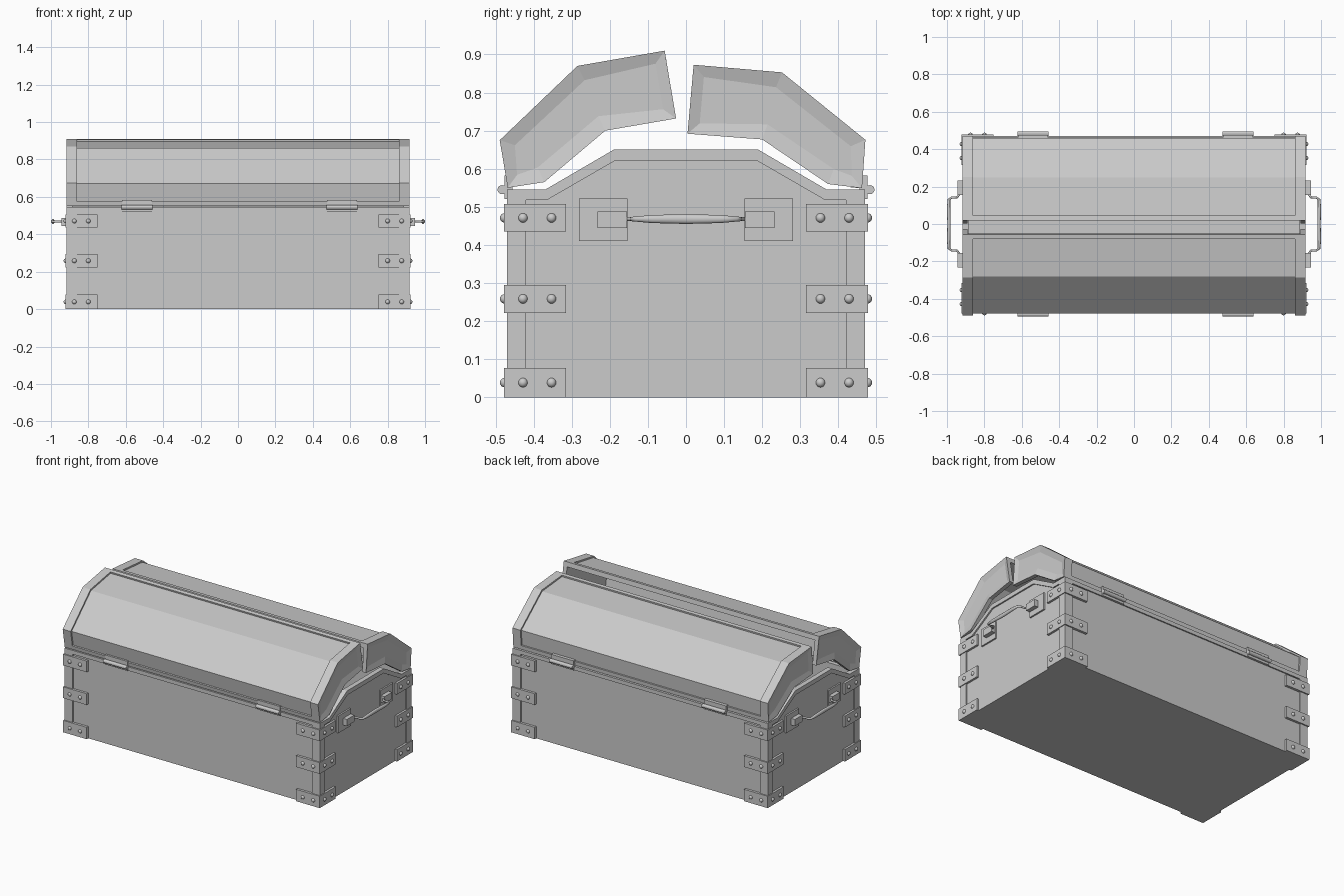
import bpy, bmesh, math
from mathutils import Vector

if "Cube" in bpy.data.objects:
    bpy.data.objects.remove(bpy.data.objects["Cube"])

grey = bpy.data.materials.new("grey metal")
grey.diffuse_color = (0.6, 0.6, 0.6, 1)
grey.use_nodes = True
grey.node_tree.nodes["Principled BSDF"].inputs["Base Color"].default_value = grey.diffuse_color


def finish(name, bm, smooth=False):
    bmesh.ops.recalc_face_normals(bm, faces=bm.faces)
    me = bpy.data.meshes.new(name)
    for f in bm.faces:
        f.smooth = smooth
    bm.to_mesh(me)
    bm.free()
    me.materials.append(grey)
    ob = bpy.data.objects.new(name, me)
    bpy.context.collection.objects.link(ob)
    return ob


def prism(name, pts, x0, x1, inset=0.0, depth=0.0):
    """Extrude a (y, z) outline along x; optionally sink a panel in the x1 face."""
    bm = bmesh.new()
    a = [bm.verts.new((x0, y, z)) for y, z in pts]
    b = [bm.verts.new((x1, y, z)) for y, z in pts]
    bm.faces.new(a)
    cap = bm.faces.new(b)
    n = len(pts)
    for i in range(n):
        bm.faces.new((a[i], a[(i + 1) % n], b[(i + 1) % n], b[i]))
    bmesh.ops.recalc_face_normals(bm, faces=bm.faces)
    if inset:
        bmesh.ops.inset_region(bm, faces=[cap], thickness=inset, depth=-depth)
    return finish(name, bm)


def box(name, x, y, z):
    (y0, y1), (z0, z1) = y, z
    return prism(name, [(y0, z0), (y1, z0), (y1, z1), (y0, z1)], *x)


def span(s, a, b):
    """Range a..b placed on the side given by sign s."""
    return (min(s * a, s * b), max(s * a, s * b))


def offset(path, d):
    """Mitred parallel copy of an open (y, z) path."""
    p = [Vector(q) for q in path]
    t = [(p[i + 1] - p[i]).normalized() for i in range(len(p) - 1)]
    nrm = [Vector((v.y, -v.x)) for v in t]
    out = []
    for i, q in enumerate(p):
        n1, n2 = nrm[max(i - 1, 0)], nrm[min(i, len(nrm) - 1)]
        out.append(q + (n1 + n2) * (d / (1 + n1.dot(n2))))
    return [tuple(q) for q in out]


def rivet(x, y, z):
    bm = bmesh.new()
    bmesh.ops.create_uvsphere(bm, u_segments=12, v_segments=8, radius=0.0125)
    bmesh.ops.translate(bm, verts=bm.verts, vec=(x, y, z))
    finish("rivet", bm, True)


# Body: floor, long walls with corner posts and top rail
box("floor", (-0.907, 0.907), (-0.46, 0.46), (0.0, 0.03))
for s in (-1, 1):
    box("long_wall", (-0.89, 0.89), span(s, 0.43, 0.462), (0.0, 0.54))
    box("top_rail", (-0.88, 0.88), span(s, 0.43, 0.47), (0.52, 0.545))
    for e in (-1, 1):
        box("corner_post", span(e, 0.86, 0.917), span(s, 0.44, 0.47), (0.0, 0.545))

# Body: peaked end walls with a raised border
outer = [(-0.47, 0), (-0.47, 0.545), (-0.37, 0.545), (-0.19, 0.65)]
inner = [(-0.42, 0), (-0.42, 0.518), (-0.365, 0.518), (-0.185, 0.622)]


def mirrored(path):
    return path + [(-y, z) for y, z in reversed(path)]


for e in (-1, 1):
    prism("end_wall", mirrored(outer), e * 0.885, e * 0.908)
    prism("end_border", mirrored(outer) + mirrored(inner)[::-1], e * 0.908, e * 0.917)

# Lids: folded shell, rails along both long edges, ring rims and end plates
lids = {
    "front_lid": ([(-0.468, 0.55), (-0.489, 0.675), (-0.285, 0.87), (-0.056, 0.91)],
                  [(-0.026, 0.732), (-0.212, 0.70), (-0.372, 0.565)]),
    "back_lid": ([(0.462, 0.549), (0.471, 0.676), (0.252, 0.853), (0.02, 0.873)],
                 [(0.004, 0.692), (0.2, 0.677), (0.373, 0.56)]),
}
for name, (top, under) in lids.items():
    k = 1 if name == "front_lid" else -1      # inward side of the path
    skin, lining = offset(top, 0.01 * k), offset(top, 0.03 * k)
    prism(name + "_shell", skin + lining[::-1], -0.88, 0.88)
    for i, j in ((0, 1), (-1, -2)):
        for_a, for_b = Vector(top[i]), Vector(top[j])
        step = (for_b - for_a).normalized() * 0.025
        deep = Vector(lining[i])
        prism(name + "_rail", [for_a, for_a + step, deep + step, deep], -0.88, 0.88)
    for e in (-1, 1):
        prism(name + "_rim", top + lining[::-1], e * 0.86, e * 0.892)
        prism(name + "_end", top + under, e * 0.89, e * 0.917, 0.042, 0.01)

# Corner brackets wrapping the posts, with two rivets on each arm
for e in (-1, 1):
    for s in (-1, 1):
        for z0, z1 in ((0.0, 0.077), (0.222, 0.295), (0.435, 0.507)):
            zc = (z0 + z1) / 2
            box("bracket_long_arm", span(e, 0.752, 0.922), span(s, 0.455, 0.478), (z0, z1))
            box("bracket_end_arm", span(e, 0.90, 0.922), span(s, 0.315, 0.478), (z0, z1))
            for x in (0.80, 0.875):
                rivet(e * x, s * 0.476, zc)
            for y in (0.353, 0.428):
                rivet(e * 0.92, s * y, zc)

# Hinges: two leaves and a barrel
for s in (-1, 1):
    for xc in (-0.541, 0.555):
        box("hinge_leaf", (xc - 0.08, xc + 0.08), span(s, 0.455, 0.476), (0.52, 0.582))
        ring = [(s * 0.483 + 0.012 * math.cos(a * math.pi / 6),
                 0.545 + 0.012 * math.sin(a * math.pi / 6)) for a in range(12)]
        prism("hinge_barrel", ring, xc - 0.083, xc + 0.083)

# Carrying handles: mounting plates, clamps and a swelling grip
for e in (-1, 1):
    for s in (-1, 1):
        box("handle_plate", span(e, 0.90, 0.918), span(s, 0.153, 0.281), (0.41, 0.522))
        box("handle_clamp", span(e, 0.91, 0.945), span(s, 0.155, 0.232), (0.445, 0.488))
    half = [(0.93, 0.165, 0.006), (0.945, 0.143, 0.006), (0.975, 0.141, 0.006),
            (0.989, 0.132, 0.007), (0.991, 0.09, 0.011)]
    path = half + [(0.989, 0.0, 0.0135)] + [(x, -y, r) for x, y, r in reversed(half)]
    bm = bmesh.new()
    rings = []
    for i, (x, y, r) in enumerate(path):
        p, q = path[max(i - 1, 0)], path[min(i + 1, len(path) - 1)]
        t = Vector((q[0] - p[0], q[1] - p[1], 0)).normalized()
        side = Vector((t.y, -t.x, 0))
        rx = min(r, 0.009)
        ring = []
        for a in range(10):
            c = Vector((x, y, 0.468)) + side * (rx * math.cos(a * math.pi / 5))
            ring.append(bm.verts.new((e * c.x, c.y, c.z + r * math.sin(a * math.pi / 5))))
        rings.append(ring)
    for u, v in zip(rings, rings[1:]):
        for a in range(10):
            bm.faces.new((u[a], u[(a + 1) % 10], v[(a + 1) % 10], v[a]))
    bm.faces.new(rings[0])
    bm.faces.new(rings[-1])
    finish("handle_grip", bm, True)
